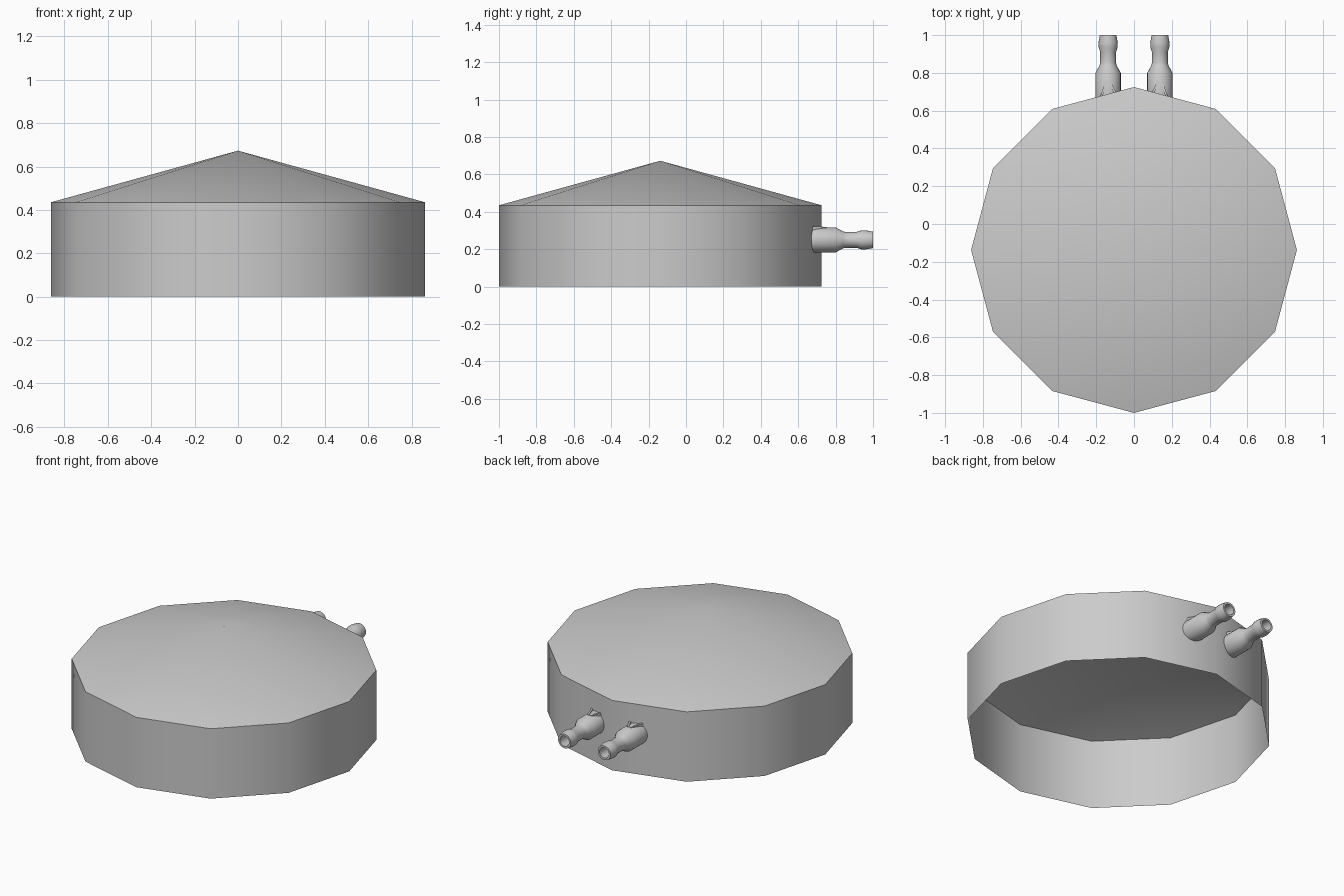
import bpy, bmesh
from math import sin, cos, pi, radians, tan

if "Cube" in bpy.data.objects:
    bpy.data.objects.remove(bpy.data.objects["Cube"])

R, CY, WALL_H, APEX = 0.8625, -0.1375, 0.435, 0.673
SLOPE = tan(radians(15))          # wall facets beside the rear corner


def finish(name, bm, angle):
    bmesh.ops.recalc_face_normals(bm, faces=bm.faces)
    me = bpy.data.meshes.new(name)
    bm.to_mesh(me)
    bm.free()
    ob = bpy.data.objects.new(name, me)
    bpy.context.collection.objects.link(ob)
    bpy.ops.object.select_all(action='DESELECT')
    ob.select_set(True)
    bpy.context.view_layer.objects.active = ob
    bpy.ops.object.shade_smooth_by_angle(angle=radians(angle))
    return ob


def wall_y(x):
    return CY + R - abs(x) * SLOPE


# Twelve-sided open shell: wall and shallow conical roof
bm = bmesh.new()
pts = [(R * sin(i * pi / 6), CY + R * cos(i * pi / 6)) for i in range(12)]
low = [bm.verts.new((x, y, 0)) for x, y in pts]
top = [bm.verts.new((x, y, WALL_H)) for x, y in pts]
tip = bm.verts.new((0, CY, APEX))
for i in range(12):
    j = (i + 1) % 12
    bm.faces.new((low[i], low[j], top[j], top[i]))
    bm.faces.new((top[i], top[j], tip))
finish("tank_shell", bm, 35)

# Hose fitting profile: (y, radius); first ring is moulded to the wall
PROFILE = [(None, 0.067), (0.80, 0.067), (0.84, 0.045), (0.855, 0.042),
           (0.91, 0.042), (0.935, 0.05), (0.96, 0.051), (1.0, 0.044),
           (1.0, 0.032), (0.84, 0.032)]
FX, FZ, N = 0.137, 0.25, 24


def hose_fitting(name, side):
    bm = bmesh.new()
    rings = []
    for y, r in PROFILE:
        ring = []
        for k in range(N):
            a = 2 * pi * k / N
            x = side * FX + r * cos(a)
            ring.append(bm.verts.new((x, wall_y(x) if y is None else y, FZ + r * sin(a))))
        rings.append(ring)
    for a, b in zip(rings, rings[1:]):
        for k in range(N):
            m = (k + 1) % N
            bm.faces.new((a[k], a[m], b[m], b[k]))
    bm.faces.new(rings[-1])
    finish(name, bm, 35)


def fitting_rib(name, side, splay):
    # thin wedge running from the wall along the top of the fitting
    bm = bmesh.new()
    cx = side * FX
    a, b = cx + splay * 0.035, cx + splay * 0.008
    w = 0.006
    quads = []
    for s in (-w, w):
        quads.append([bm.verts.new(p) for p in (
            (a + s, wall_y(a + s), FZ + 0.05), (b + s, 0.755, FZ + 0.062),
            (b + s, 0.755, FZ + 0.069), (a + s, wall_y(a + s), FZ + 0.072))])
    for k in range(4):
        m = (k + 1) % 4
        bm.faces.new((quads[0][k], quads[0][m], quads[1][m], quads[1][k]))
    for q in quads:
        bm.faces.new(q)
    finish(name, bm, 20)


for label, side in (("left", -1), ("right", 1)):
    hose_fitting(label + "_hose_fitting", side)
    for tag, splay in (("outer", side), ("inner", -side)):
        fitting_rib(f"{label}_{tag}_fitting_rib", side, splay)
